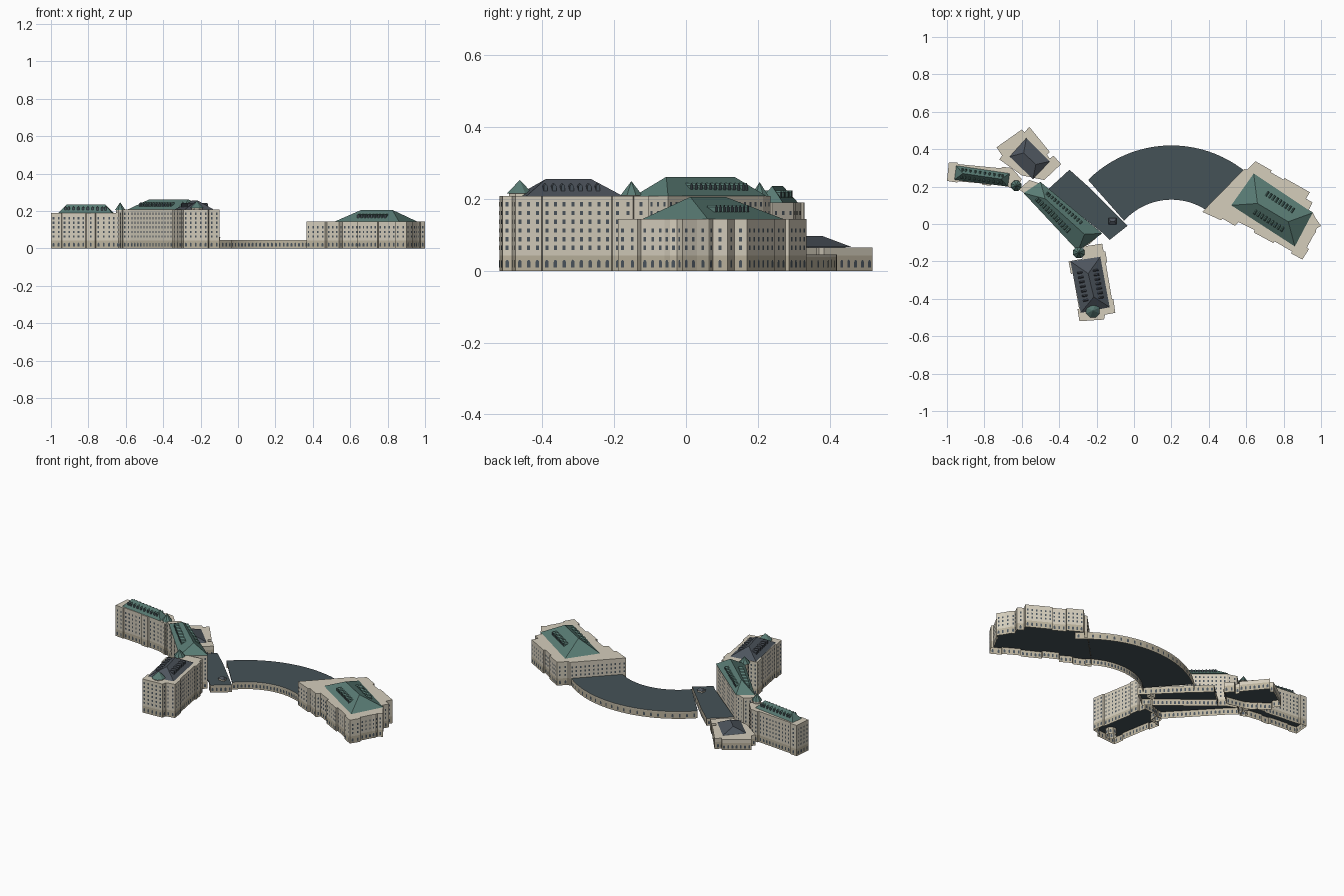
import bpy, math
from mathutils import Vector as V

if "Cube" in bpy.data.objects:
    bpy.data.objects.remove(bpy.data.objects["Cube"])

def mat(name, c):
    m = bpy.data.materials.new(name)
    m.diffuse_color = (*c, 1)
    m.use_nodes = True
    m.node_tree.nodes["Principled BSDF"].inputs["Base Color"].default_value = m.diffuse_color
    return m

STONE = mat("stone", (0.66, 0.61, 0.50))
BASE = mat("base_stone", (0.50, 0.45, 0.34))
GREEN = mat("green_copper", (0.10, 0.20, 0.175))
SLATE = mat("slate", (0.075, 0.09, 0.11))
DECK = mat("terrace_roof", (0.06, 0.085, 0.095))
GLASS = mat("window_glass", (0.07, 0.09, 0.11))
ZB = 0.043   # top of the ground storey

def mesh(name, verts, faces, mats, idx=None):
    me = bpy.data.meshes.new(name)
    me.from_pydata([tuple(v) for v in verts], [], faces)
    for m in mats:
        me.materials.append(m)
    if idx:
        for p, i in zip(me.polygons, idx):
            p.material_index = i
    ob = bpy.data.objects.new(name, me)
    bpy.context.collection.objects.link(ob)
    return ob

def ccw(pts):
    a = sum(p[0] * q[1] - q[0] * p[1] for p, q in zip(pts, pts[1:] + pts[:1]))
    return pts if a > 0 else pts[::-1]

def windows(name, pts, h, blind=()):
    """Arched ground openings and rows of upper windows, seen from both sides."""
    vs, fs = [], []
    def pane(c, d, n, shape):
        for s in (1, -1):
            k = len(vs)
            for u, z in shape:
                p = c + d * u + n * 0.0012 * s
                vs.append((p.x, p.y, z))
            f = list(range(k, k + len(shape)))
            fs.append(f if s > 0 else f[::-1])
    for p, q in zip(pts, pts[1:] + pts[:1]):
        a, b = V((*p, 0)), V((*q, 0))
        L = (b - a).length
        if L < 0.018 or (p, q) in blind:
            continue
        d = (b - a) / L
        n = V((d.y, -d.x, 0))
        cnt = max(1, int(L / 0.023))
        for i in range(cnt):
            c = a + d * L * (i + 0.5) / cnt
            pane(c, d, n, [(-.005, .010), (.005, .010), (.005, .025), (.0032, .029),
                           (0, .031), (-.0032, .029), (-.005, .025)])
            z = 0.058
            while z + 0.016 < h:
                pane(c, d, n, [(-.0042, z), (.0042, z), (.0042, z + .012), (-.0042, z + .012)])
                z += 0.0243
    mesh(name + "_windows", vs, fs, [GLASS])

def block(name, pts, h, top=STONE, blind=()):
    """Hollow walls with a darker ground storey, flat roof and dark lower ceiling."""
    pts = ccw(pts)
    blind = set(blind) | {(b, a) for a, b in blind}
    n = len(pts)
    zs = [0, min(ZB, h - .006), h]
    vs = [(x, y, z) for z in zs for x, y in pts]
    fs, ix = [], []
    for t in range(2):
        for i in range(n):
            j = (i + 1) % n
            if (pts[i], pts[j]) in blind:
                continue
            fs.append((t * n + i, t * n + j, (t + 1) * n + j, (t + 1) * n + i))
            ix.append(0 if t == 0 else 1)
    fs += [tuple(range(2 * n, 3 * n)), tuple(range(2 * n - 1, n - 1, -1))]
    ix += [2, 3]
    mesh(name, vs, fs, [BASE, STONE, top, DECK], ix)
    windows(name, pts, h, blind)

def roof(name, c, ridge, z0, z1, m, dormers=0, lo=.2, hi=.8):
    """Hipped roof: corners c0-c1 and c2-c3 are long sides, ridge a lies by c0/c3."""
    a, b = [V((*p, z1)) for p in ridge]
    k = [V((*p, z0)) for p in c]
    mesh(name, k + [a, b], [(0, 1, 5, 4), (1, 2, 5), (2, 3, 4, 5), (3, 0, 4), (3, 2, 1, 0)], [m])
    vs, fs, ix = [], [], []
    for e0, e1 in ((k[0], k[1]), (k[3], k[2])):
        d = (e1 - e0).normalized()
        mid = (a + b) / 2 - (e0 + e1) / 2
        inn = V((mid.x, mid.y, 0))
        inn = (inn - d * inn.dot(d)).normalized()
        for i in range(dormers):
            t = lo + (hi - lo) * i / (dormers - 1)
            r = a.lerp(b, min(1, max(0, (t - .2) / .6)))
            p = e0.lerp(e1, t).lerp(r, .3)
            w, g = d * .0055, V((0, 0, .014))
            f = [p - w, p + w, p + w + g, p + g * 1.45, p - w + g]
            s = len(vs)
            vs += f + [v + inn * .028 for v in f]
            fs.append(tuple(range(s, s + 5)))
            ix.append(1)
            for j in range(5):
                l = (j + 1) % 5
                fs.append((s + j, s + 5 + j, s + 5 + l, s + l))
                ix.append(0)
    if dormers:
        mesh(name + "_dormers", vs, fs, [m, GLASS], ix)

def turret(name, x, y, r, h, peak):
    """Octagonal stair turret with a pointed cap."""
    ring = lambda R: [(x + R * math.cos(math.tau * (i + .5) / 8),
                       y + R * math.sin(math.tau * (i + .5) / 8)) for i in range(8)]
    block(name, ring(r * .9), h)
    vs = [(*p, h) for p in ring(r * 1.1)] + [(x, y, peak)]
    mesh(name + "_cap", vs, [(i, (i + 1) % 8, 8) for i in range(8)] + [tuple(range(7, -1, -1))], [GREEN])

# long diagonal central building
block("central_building", [(-.615, .185), (-.575, .155), (-.30, -.14), (-.235, -.105),
                           (-.175, -.05), (-.50, .215), (-.56, .235)], .208)
roof("central_roof", [(-.59, .165), (-.30, -.145), (-.17, -.05), (-.50, .225)],
     [(-.475, .135), (-.265, -.055)], .208, .262, GREEN, 13, .15, .7)

# west wing
block("west_wing", [(-.99, .33), (-.945, .328), (-.94, .32), (-.71, .298), (-.705, .306), (-.655, .30),
                    (-.60, .24), (-.63, .18), (-.675, .20), (-.76, .212), (-.765, .205), (-.81, .209),
                    (-.815, .217), (-.94, .228), (-.945, .222), (-1.0, .23)], .19)
roof("west_roof", [(-.96, .237), (-.675, .20), (-.665, .27), (-.95, .312)],
     [(-.915, .27), (-.71, .24)], .19, .236, GREEN, 10, .12, .88)

# south wing
block("south_wing", [(-.35, -.20), (-.275, -.185), (-.27, -.12), (-.17, -.105), (-.163, -.145), (-.153, -.147),
                     (-.143, -.205), (-.151, -.207), (-.118, -.40), (-.11, -.402), (-.10, -.475),
                     (-.155, -.485), (-.16, -.511), (-.292, -.52), (-.302, -.455),
                     (-.294, -.453), (-.327, -.265), (-.337, -.267)], .208)
roof("south_roof", [(-.34, -.20), (-.285, -.475), (-.13, -.445), (-.18, -.175)],
     [(-.245, -.265), (-.215, -.39)], .208, .256, SLATE, 7, .22, .8)

# stair turrets
turret("west_turret", -.63, .205, .027, .205, .247)
turret("corner_turret", -.295, -.152, .03, .21, .25)
turret("south_turret", -.22, -.463, .036, .215, .253)

# low pavilion behind
block("low_pavilion", [(-.735, .41), (-.60, .505), (-.585, .49), (-.56, .52), (-.45, .385), (-.465, .37),
                       (-.45, .35), (-.43, .365), (-.39, .32), (-.48, .235), (-.60, .26),
                       (-.72, .345), (-.705, .365)], .065)
roof("pavilion_roof", [(-.54, .24), (-.45, .335), (-.575, .46), (-.665, .36)],
     [(-.59, .35), (-.565, .375)][::-1], .065, .07, SLATE)
roof("pavilion_upper_roof", [(-.665, .36), (-.54, .24), (-.45, .335), (-.575, .46)],
     [(-.59, .38), (-.525, .318)], .067, .097, SLATE)

# low terrace beside the central building
block("terrace", [(-.46, .185), (-.345, .29), (-.25, .205), (-.10, .055), (-.035, -.01), (-.13, -.085),
                  (-.165, -.05)], .0455, DECK, [((-.165, -.05), (-.46, .185))])
# curved link
arc = lambda R, a0, a1: [(.2 + R * math.cos(math.radians(a0 + (a1 - a0) * i / 24)),
                          -.21 + R * math.sin(math.radians(a0 + (a1 - a0) * i / 24))) for i in range(25)]
o, n = arc(.63, 135, 46), arc(.34, 52, 138)
block("curved_link", o + n, .045, DECK, [(o[-1], n[0]), (n[-1], o[0])])
# small house on the terrace
block("terrace_house", [(-.133, .0), (-.097, .0), (-.097, .028), (-.133, .028)], .056)
roof("terrace_house_roof", [(-.136, -.003), (-.094, -.003), (-.094, .031), (-.136, .031)],
     [(-.126, .014), (-.104, .014)], .056, .068, SLATE)

# east building
block("east_building", [(.365, .065), (.59, .295), (.605, .29), (.65, .335), (.735, .287), (.73, .277),
                        (.80, .237), (.805, .246), (.94, .17), (.92, .135), (.955, .115), (.935, .075),
                        (.955, .063), (.972, .03), (1.0, -.01), (.975, -.025), (.972, -.045), (.96, -.06),
                        (.925, -.125), (.935, -.135), (.90, -.19), (.84, -.157), (.845, -.147),
                        (.75, -.092), (.745, -.102), (.64, -.045), (.645, -.033), (.56, .01), (.54, -.01),
                        (.475, .028), (.465, .02)], .145)
roof("east_roof", [(.52, .10), (.86, -.12), (.955, .06), (.64, .27)],
     [(.66, .11), (.825, .012)], .145, .206, GREEN, 9, .3, .75)
